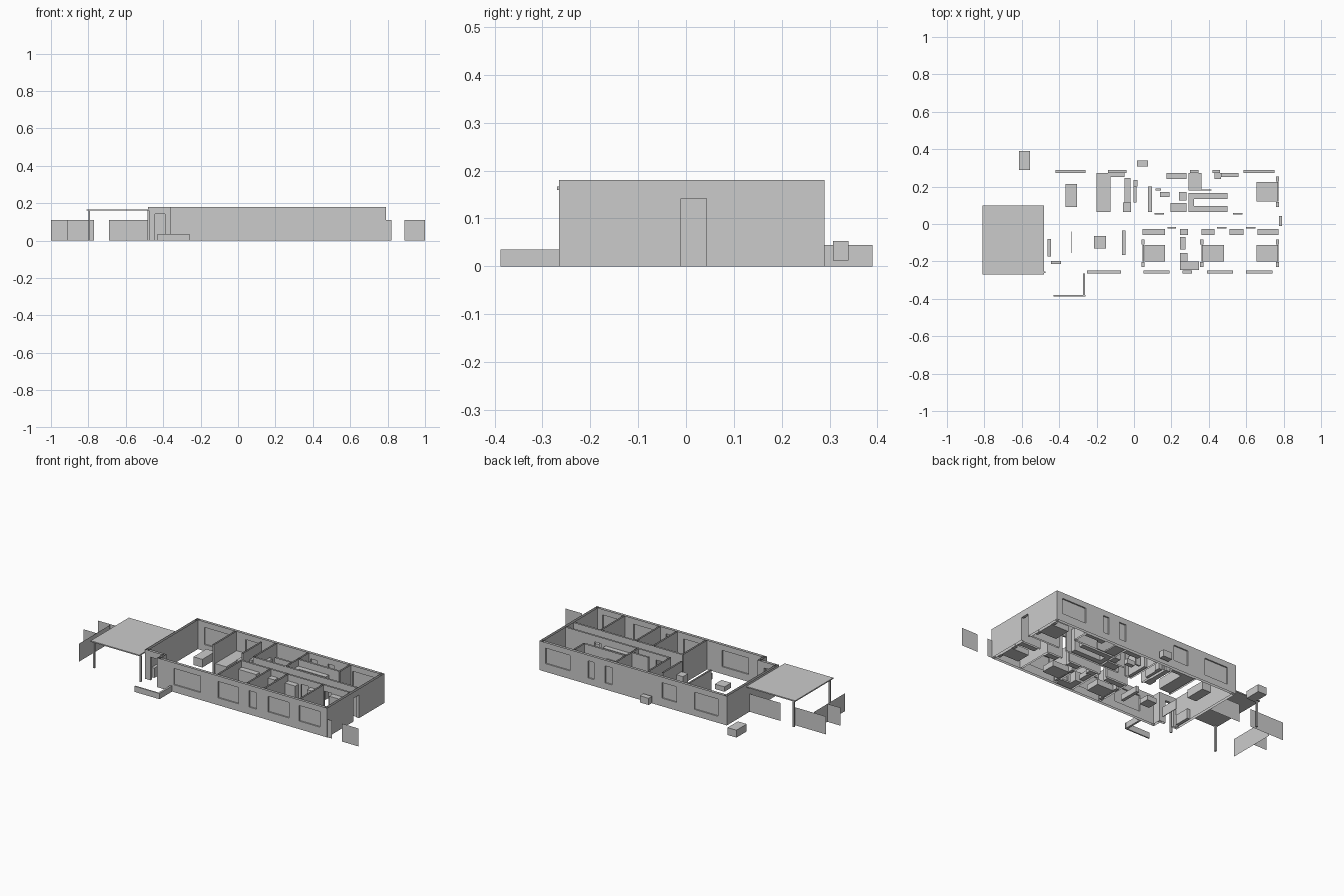
import bpy, bmesh

H, DOOR = 0.18, 0.142


def finish(bm, name):
    bmesh.ops.remove_doubles(bm, verts=bm.verts, dist=1e-5)
    bmesh.ops.recalc_face_normals(bm, faces=bm.faces)
    me = bpy.data.meshes.new(name)
    bm.to_mesh(me)
    bm.free()
    ob = bpy.data.objects.new(name, me)
    bpy.context.collection.objects.link(ob)
    return ob


def box(name, x0, x1, y0, y1, z0, z1):
    bm = bmesh.new()
    bmesh.ops.create_cube(bm, size=1)
    for v in bm.verts:
        v.co = (x1 if v.co.x > 0 else x0, y1 if v.co.y > 0 else y0,
                z1 if v.co.z > 0 else z0)
    return finish(bm, name)


def wall(name, axis, c, a, b, t=0.01, windows=(), doors=()):
    """Wall sheets along an axis, open at top and bottom, with framed openings."""
    bm = bmesh.new()

    def quad(*pts):
        bm.faces.new([bm.verts.new((u, c + w, z) if axis == 'x' else (c + w, u, z))
                      for u, w, z in pts])

    def sheet(u0, u1, z0, z1, w):
        quad((u0, w, z0), (u1, w, z0), (u1, w, z1), (u0, w, z1))

    h = t / 2
    holes = sorted([tuple(w) for w in windows] + [(d0, d1, 0, DOOR) for d0, d1 in doors])
    for w in (-h, h):
        u = a
        for u0, u1, z0, z1 in holes:
            sheet(u, u0, 0, H, w)
            if z0 > 0:
                sheet(u0, u1, 0, z0, w)
            sheet(u0, u1, z1, H, w)
            u = u1
        sheet(u, b, 0, H, w)
    for u in (a, b):
        quad((u, -h, 0), (u, h, 0), (u, h, H), (u, -h, H))
    for u0, u1, z0, z1 in holes:
        for u in (u0, u1):
            quad((u, -h, z0), (u, h, z0), (u, h, z1), (u, -h, z1))
        for z in ((z0, z1) if z0 > 0 else (z1,)):
            quad((u0, -h, z), (u1, -h, z), (u1, h, z), (u0, h, z))
        if z0 > 0:
            sheet(u0, u1, z0, z1, 0)  # glass pane
    finish(bm, name)


def panel(name, axis, c, a, b, h=0.11):
    bm = bmesh.new()
    pts = ((a, 0), (b, 0), (b, h), (a, h))
    bm.faces.new([bm.verts.new((u, c, z) if axis == 'x' else (c, u, z)) for u, z in pts])
    finish(bm, name)


# outer walls
T = 0.016
wall("front_wall", 'x', -0.257, -0.355, 0.79, T,
     windows=[(-0.25, -0.07, 0.045, 0.145), (0.05, 0.19, 0.045, 0.145), (0.26, 0.31, 0.045, 0.145),
              (0.39, 0.53, 0.05, 0.145), (0.60, 0.74, 0.05, 0.145)])
wall("back_wall", 'x', 0.282, -0.48, 0.79, T,
     windows=[(-0.42, -0.26, 0.04, 0.145), (-0.14, -0.04, 0.05, 0.145), (0.30, 0.345, 0.04, 0.145),
              (0.42, 0.46, 0.04, 0.145), (0.585, 0.75, 0.05, 0.145)])
wall("left_wall", 'y', -0.472, -0.21, 0.29, T)
wall("right_wall", 'y', 0.782, -0.265, 0.29, T, doors=[(-0.01, 0.043)])
wall("entry_wall", 'x', -0.205, -0.48, -0.347, T, doors=[(-0.445, -0.39)])
wall("entry_return_wall", 'y', -0.355, -0.265, -0.197, T)

# inner walls
wall("corridor_front_wall", 'x', -0.02, 0.035, 0.774, doors=[(0.18, 0.225), (0.445, 0.495), (0.6, 0.65)])
wall("corridor_back_wall", 'x', 0.055, 0.068, 0.774, doors=[(0.11, 0.16), (0.53, 0.58)])
for i, x in enumerate((0.037, 0.236, 0.353, 0.594)):
    wall(f"bedroom_wall_{i}", 'y', x, -0.249, -0.02)
wall("kitchen_side_wall", 'y', -0.207, 0.055, 0.274)
for i, x in enumerate((0.068, 0.286)):
    wall(f"bath_wall_{i}", 'y', x, 0.055, 0.274)
wall("pantry_wall", 'y', -0.01, 0.055, 0.24)
wall("closet_wall", 'x', 0.174, 0.286, 0.568)
wall("ensuite_wall", 'y', 0.568, 0.174, 0.274)
wall("laundry_wall", 'x', 0.118, 0.17, 0.286)

# carport
box("carport_roof", -0.81, -0.48, -0.27, 0.10, 0.160, 0.167)
for i, (x, y) in enumerate(((-0.795, -0.258), (-0.479, -0.258), (-0.795, 0.09))):
    box(f"carport_post_{i}", x - 0.005, x + 0.005, y - 0.005, y + 0.005, 0, 0.16)

# fences
for i, (axis, c, a, b) in enumerate((('x', 0.07, -0.69, -0.48), ('x', 0.07, -1, -0.77),
                                     ('x', -0.07, -1, -0.91), ('y', -0.91, -0.24, 0.06),
                                     ('x', -0.262, 0.79, 0.82), ('x', -0.262, 0.89, 1))):
    panel(f"fence_panel_{i}", axis, c, a, b)

# garden edging and outdoor units
box("planter_front", -0.43, -0.26, -0.388, -0.38, 0, 0.035)
box("planter_side", -0.273, -0.261, -0.38, -0.265, 0, 0.035)
box("outdoor_unit", 0.015, 0.075, 0.307, 0.34, 0.012, 0.053)
box("water_tank", -0.615, -0.555, 0.29, 0.39, 0, 0.045)

# beds with headboards, pillows and side tables
for i, (x, side, y0, y1) in enumerate(((0.655, 1, 0.12, 0.225), (0.655, 1, -0.2, -0.112),
                                       (0.37, -1, -0.2, -0.112), (0.055, -1, -0.2, -0.112))):
    box(f"bed_{i}", x, x + 0.11, y0, y1, 0, 0.035)
    hx = x + 0.113 if side > 0 else x - 0.006
    m = (y0 + y1) / 2
    box(f"headboard_{i}", hx - 0.003, hx + 0.005, y0, y1, 0, 0.06)
    px = x + 0.085 if side > 0 else x + 0.005
    for s in (-1, 1):
        box(f"pillow_{i}_{s}", px, px + 0.02, m + s * 0.022 - 0.017, m + s * 0.022 + 0.017, 0.035, 0.041)
        e = m + s * ((y1 - y0) / 2 + 0.016)
        box(f"side_table_{i}_{s}", hx - 0.01, hx + 0.008, e - 0.014, e + 0.014, 0, 0.035)

# wardrobes
for i, (a, b) in enumerate(((0.045, 0.165), (0.245, 0.29), (0.36, 0.43), (0.51, 0.585), (0.66, 0.773))):
    box(f"wardrobe_{i}", a, b, -0.06, -0.026, 0, 0.14)

# remaining furniture: name, x0, x1, y0, y1, height
for name, *d, h in (
    ("kitchen_counter", -0.2, -0.125, 0.065, 0.272, 0.062),
    ("kitchen_back_counter", -0.125, -0.05, 0.25, 0.272, 0.062),
    ("kitchen_cabinet", -0.05, -0.02, 0.115, 0.245, 0.062),
    ("fridge", -0.06, -0.016, 0.065, 0.115, 0.12),
    ("pantry_shelf", -0.002, 0.014, 0.115, 0.2, 0.12),
    ("pantry_corner", -0.003, 0.02, 0.2, 0.235, 0.06),
    ("linen_cabinet", 0.075, 0.095, 0.065, 0.2, 0.12),
    ("toilet_cistern", 0.115, 0.145, 0.18, 0.19, 0.06),
    ("toilet", 0.14, 0.19, 0.145, 0.17, 0.03),
    ("bathtub", 0.175, 0.28, 0.24, 0.272, 0.04),
    ("laundry_bench", 0.195, 0.28, 0.063, 0.113, 0.06),
    ("bath_vanity", 0.24, 0.28, 0.125, 0.17, 0.058),
    ("shower_base", 0.292, 0.36, 0.18, 0.272, 0.008),
    ("shower_screen", 0.36, 0.415, 0.18, 0.184, 0.13),
    ("closet_end", 0.292, 0.32, 0.095, 0.165, 0.14),
    ("closet_front", 0.292, 0.5, 0.065, 0.095, 0.14),
    ("closet_back", 0.32, 0.5, 0.135, 0.166, 0.14),
    ("ensuite_vanity", 0.465, 0.56, 0.25, 0.272, 0.058),
    ("ensuite_toilet", 0.43, 0.465, 0.24, 0.272, 0.03),
    ("guest_toilet", 0.245, 0.275, -0.135, -0.07, 0.03),
    ("guest_vanity", 0.245, 0.285, -0.2, -0.155, 0.058),
    ("guest_shower_base", 0.245, 0.347, -0.247, -0.2, 0.01),
    ("dining_table", -0.365, -0.305, 0.09, 0.215, 0.05),
    ("wall_screen", -0.337, -0.333, -0.155, -0.04, 0.06),
    ("hall_bench", -0.463, -0.445, -0.175, -0.08, 0.06),
    ("coffee_table", -0.215, -0.15, -0.13, -0.065, 0.03),
    ("media_unit", -0.065, -0.045, -0.165, -0.035, 0.035),
):
    box(name, *d, 0, h)
